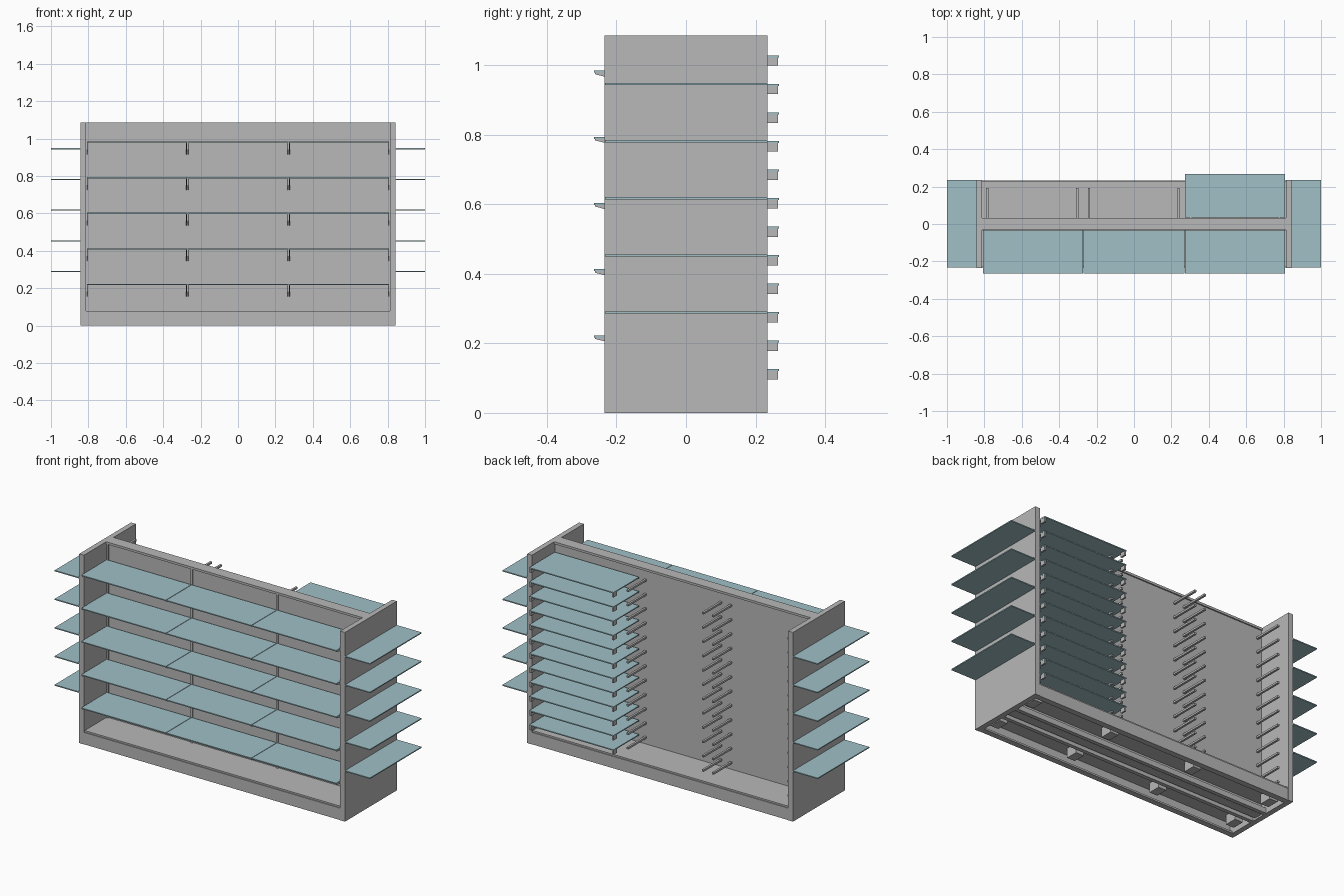
import bpy, bmesh

cube = bpy.data.objects.get("Cube")
if cube:
    bpy.data.objects.remove(cube, do_unlink=True)


def material(name, rgb):
    m = bpy.data.materials.new(name)
    m.use_nodes = True
    m.diffuse_color = (*rgb, 1)
    m.node_tree.nodes["Principled BSDF"].inputs["Base Color"].default_value = (*rgb, 1)
    return m


GREY = material("painted grey", (0.48, 0.48, 0.48))
TEAL = material("pale teal", (0.35, 0.53, 0.57))


def finish(name, bm, mat):
    bmesh.ops.recalc_face_normals(bm, faces=bm.faces)
    me = bpy.data.meshes.new(name)
    bm.to_mesh(me)
    bm.free()
    me.materials.append(mat)
    ob = bpy.data.objects.new(name, me)
    bpy.context.collection.objects.link(ob)
    return ob


def box(name, x, y, z, mat=GREY):
    """Box from (min, max) ranges on each axis."""
    bm = bmesh.new()
    bmesh.ops.create_cube(bm, size=1)
    for v in bm.verts:
        v.co = [r[0] if c < 0 else r[1] for c, r in zip(v.co, (x, y, z))]
    return finish(name, bm, mat)


def side_plate(name, x, width, profile, mat=GREY):
    """Extrude a (y, z) profile along x, centred on x."""
    bm = bmesh.new()
    face = bm.faces.new([bm.verts.new((x - width / 2, y, z)) for y, z in profile])
    ext = bmesh.ops.extrude_face_region(bm, geom=[face])
    new = [g for g in ext["geom"] if isinstance(g, bmesh.types.BMVert)]
    bmesh.ops.translate(bm, verts=new, vec=(width, 0, 0))
    return finish(name, bm, mat)


# Carcass: end panels, spine wall and its cap
for s, side in ((1, "left"), (-1, "right")):
    box(f"end_panel_{side}", sorted((s * 0.813, s * 0.843)), (-0.235, 0.235), (0, 1.085))
box("spine_wall", (-0.813, 0.813), (-0.026, 0.026), (0.01, 1.075))
box("spine_cap", (-0.813, 0.813), (-0.033, 0.033), (1.072, 1.085))

# Hollow plinth on both sides: deck, kick plate with a bottom flange, inner rail, feet
for s, side in ((-1, "front"), (1, "back")):
    box(f"deck_{side}", (-0.813, 0.813), sorted((s * 0.026, s * 0.228)), (0.066, 0.077))
    box(f"kick_plate_{side}", (-0.813, 0.813), sorted((s * 0.222, s * 0.233)), (0, 0.068))
    box(f"kick_flange_{side}", (-0.813, 0.813), sorted((s * 0.2, s * 0.224)), (0, 0.01))
    box(f"inner_rail_{side}", (-0.813, 0.813), sorted((s * 0.04, s * 0.062)), (0, 0.03))
    for i, x in enumerate((-0.77, -0.27, 0.27, 0.77)):
        box(f"plinth_foot_{side}_{i}", (x - 0.025, x + 0.025),
            sorted((s * 0.1, s * 0.17)), (0.012, 0.068))

# Slotted uprights on the front of the spine
JOINTS = (-0.81, -0.271, 0.271, 0.81)
for i, x in enumerate(JOINTS):
    xc = max(-0.806, min(0.806, x))
    box(f"front_upright_{i}", (xc - 0.005, xc + 0.005), (-0.034, -0.024), (0.077, 1.074))

# Front shelves in three bays, each on two tapered brackets
PROFILE = ((-0.262, 0), (-0.262, -0.004), (-0.235, -0.011), (-0.1, -0.025),
           (-0.05, -0.04), (-0.034, -0.062), (-0.03, -0.062), (-0.03, 0))
for level in range(5):
    top = 0.223 + level * 0.1902
    for bay in range(3):
        x0, x1 = JOINTS[bay] + 0.0015, JOINTS[bay + 1] - 0.0015
        box(f"front_shelf_{level}_{bay}", (x0, x1), (-0.265, -0.034), (top - 0.006, top), TEAL)
        for x in (x0 + 0.003, x1 - 0.003):
            side_plate(f"front_bracket_{level}_{bay}", x, 0.003,
                       [(y, z + top - 0.006) for y, z in PROFILE])

# Shelves cantilevered from both end panels
for level in range(5):
    top = 0.292 + level * 0.164
    for s, side in ((1, "left"), (-1, "right")):
        box(f"end_shelf_{side}_{level}", sorted((s * 0.843, s * 1.0)),
            (-0.233, 0.235), (top - 0.006, top), TEAL)

# Back: support prongs in every bay, shelves only in the left bay
for level in range(12):
    top = 0.126 + level * 0.082
    for i, x in enumerate((-0.784, -0.304, -0.241, 0.238, 0.304, 0.778)):
        box(f"back_prong_{level}_{i}", (x - 0.006, x + 0.006),
            (0.024, 0.192), (top - 0.016, top - 0.005))
    box(f"back_shelf_{level}", (0.273, 0.808), (0.035, 0.267), (top - 0.006, top), TEAL)
    for x in (0.279, 0.802):
        box(f"back_shelf_clip_{level}", (x - 0.005, x + 0.005),
            (0.234, 0.265), (top - 0.03, top - 0.005))
